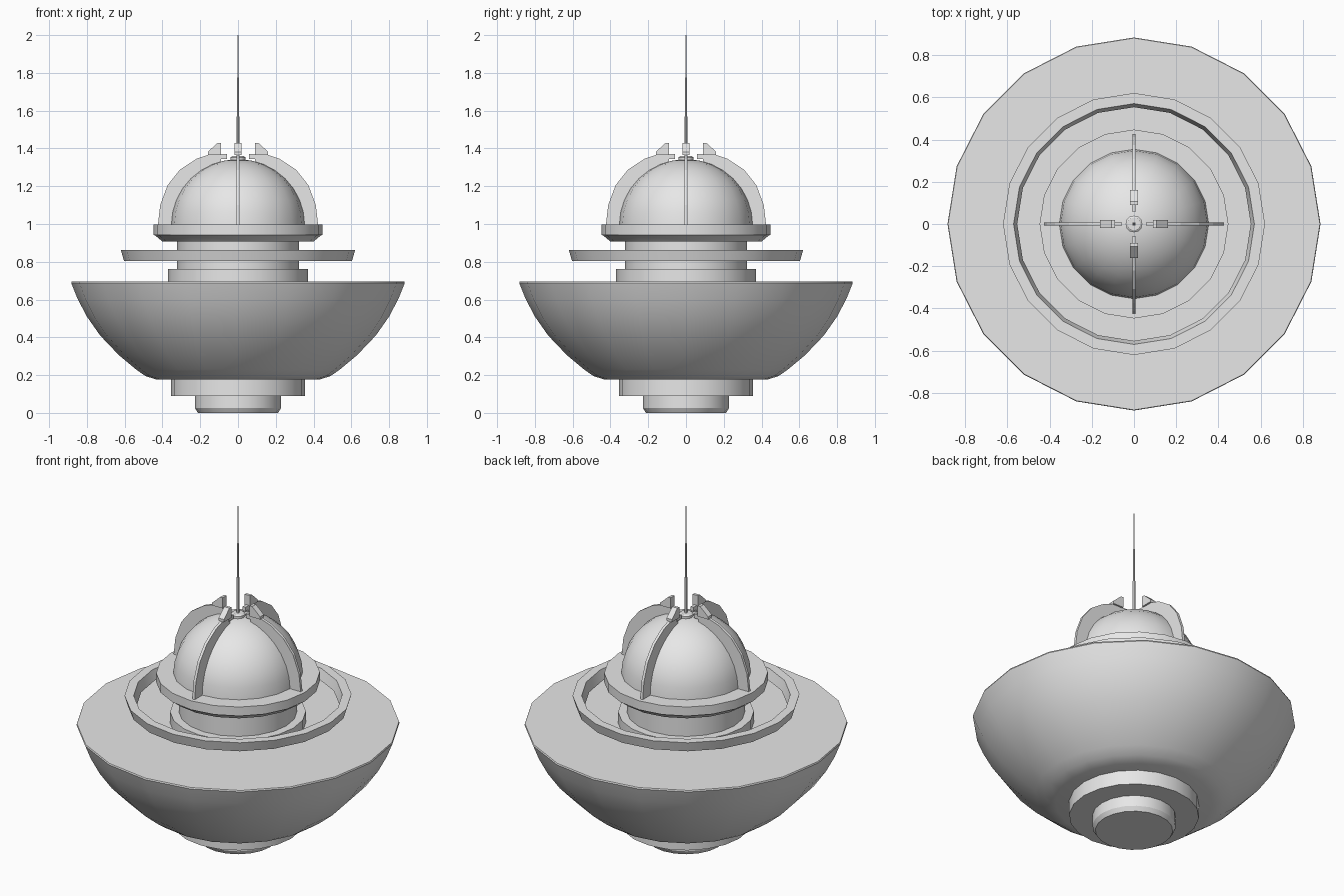
import bpy, bmesh, math
from mathutils import Matrix, Vector

cube = bpy.data.objects.get("Cube")
if cube:
    bpy.data.objects.remove(cube, do_unlink=True)

GREY = (0.8, 0.8, 0.8, 1.0)
grey = bpy.data.materials.new("light_grey")
grey.use_nodes = True
grey.diffuse_color = GREY
grey.node_tree.nodes["Principled BSDF"].inputs["Base Color"].default_value = GREY


def finish(name, bm, smooth=True):
    """Clean up, shade by angle and link the part."""
    bmesh.ops.remove_doubles(bm, verts=bm.verts, dist=0.0005)
    bmesh.ops.recalc_face_normals(bm, faces=bm.faces)
    for f in bm.faces:
        f.smooth = smooth
    for e in bm.edges:
        e.smooth = e.calc_face_angle(0) < math.radians(32)
    mesh = bpy.data.meshes.new(name)
    bm.to_mesh(mesh)
    bm.free()
    mesh.materials.append(grey)
    obj = bpy.data.objects.new(name, mesh)
    bpy.context.collection.objects.link(obj)
    return obj


def lathe(name, profile, sides=20, closed=False):
    """Spin a (radius, height) profile around z."""
    bm = bmesh.new()
    vs = [bm.verts.new((r, 0, z)) for r, z in profile]
    edges = [bm.edges.new(p) for p in zip(vs, vs[1:])]
    if closed:
        edges.append(bm.edges.new((vs[-1], vs[0])))
    bmesh.ops.spin(bm, geom=vs + edges, axis=(0, 0, 1), cent=(0, 0, 0),
                   angle=math.tau, steps=sides, use_duplicate=False)
    return finish(name, bm)


def plate(name, outline, width, angle):
    """Extrude a (radius, height) outline sideways, then turn it around z."""
    bm = bmesh.new()
    face = bm.faces.new([bm.verts.new((r, -width / 2, z)) for r, z in outline])
    ext = bmesh.ops.extrude_face_region(bm, geom=[face])
    moved = [g for g in ext["geom"] if isinstance(g, bmesh.types.BMVert)]
    bmesh.ops.translate(bm, verts=moved, vec=Vector((0, width, 0)))
    bmesh.ops.rotate(bm, verts=bm.verts, matrix=Matrix.Rotation(angle, 3, "Z"))
    return finish(name, bm, smooth=False)


# Lower body
lathe("base_plug", [(0, 0), (0.212, 0), (0.228, 0.025), (0.228, 0.1), (0, 0.1)])
lathe("base_collar", [(0, 0.09), (0.355, 0.09), (0.355, 0.19), (0, 0.19)])
lathe("bowl_hull", [(0, 0.176), (0.43, 0.176), (0.49, 0.195), (0.54, 0.23),
                    (0.63, 0.305), (0.73, 0.41), (0.80, 0.51), (0.85, 0.605),
                    (0.883, 0.688), (0.88, 0.696), (0, 0.696)])

# Neck, floating ring and deck
lathe("neck_collar", [(0, 0.69), (0.371, 0.69), (0.371, 0.762), (0, 0.762)])
lathe("neck", [(0, 0.75), (0.323, 0.75), (0.323, 0.92), (0, 0.92)])
lathe("floating_ring", [(0.603, 0.803), (0.62, 0.862), (0.57, 0.862), (0.553, 0.803)],
      closed=True)
lathe("deck", [(0, 0.907), (0.40, 0.907), (0.437, 0.938), (0.447, 0.943),
               (0.447, 0.997), (0, 0.997)])

# Dome with cap and stepped antenna
steps = 8
arc = [math.pi / 2 * i / steps for i in range(steps + 1)]
dome_curve = [(0.354 * math.cos(a), 0.995 + 0.348 * math.sin(a)) for a in arc]
lathe("dome", [(0, 0.995)] + dome_curve)
lathe("dome_cap", [(0, 1.33), (0.04, 1.33), (0.04, 1.353), (0.03, 1.36), (0, 1.36)], 12)
lathe("antenna", [(0, 1.35), (0.009, 1.35), (0.009, 1.57), (0.006, 1.57),
                  (0.006, 1.775), (0.0025, 1.775), (0.0025, 2.0), (0, 2.0)], 8)

# Four ribs over the dome, each with a wedge and a tab at the top
rib_outer = [(0.424, 0.995), (0.412, 1.10), (0.373, 1.205), (0.308, 1.287),
             (0.22, 1.345), (0.13, 1.375), (0.09, 1.375)]
rib_inner = [(0.09, 1.32), (0.19, 1.28), (0.27, 1.20), (0.32, 1.10), (0.335, 0.995)]
wedge = [(0.16, 1.366), (0.16, 1.382), (0.107, 1.43), (0.09, 1.43), (0.09, 1.366)]
tab = [(0.058, 1.345), (0.1, 1.345), (0.1, 1.37), (0.058, 1.37)]
for i, side in enumerate(("left", "back", "right", "front")):
    turn = i * math.pi / 2
    plate(side + "_rib", rib_outer + rib_inner, 0.016, turn)
    plate(side + "_rib_wedge", wedge, 0.036, turn)
    plate(side + "_rib_tab", tab, 0.018, turn)
